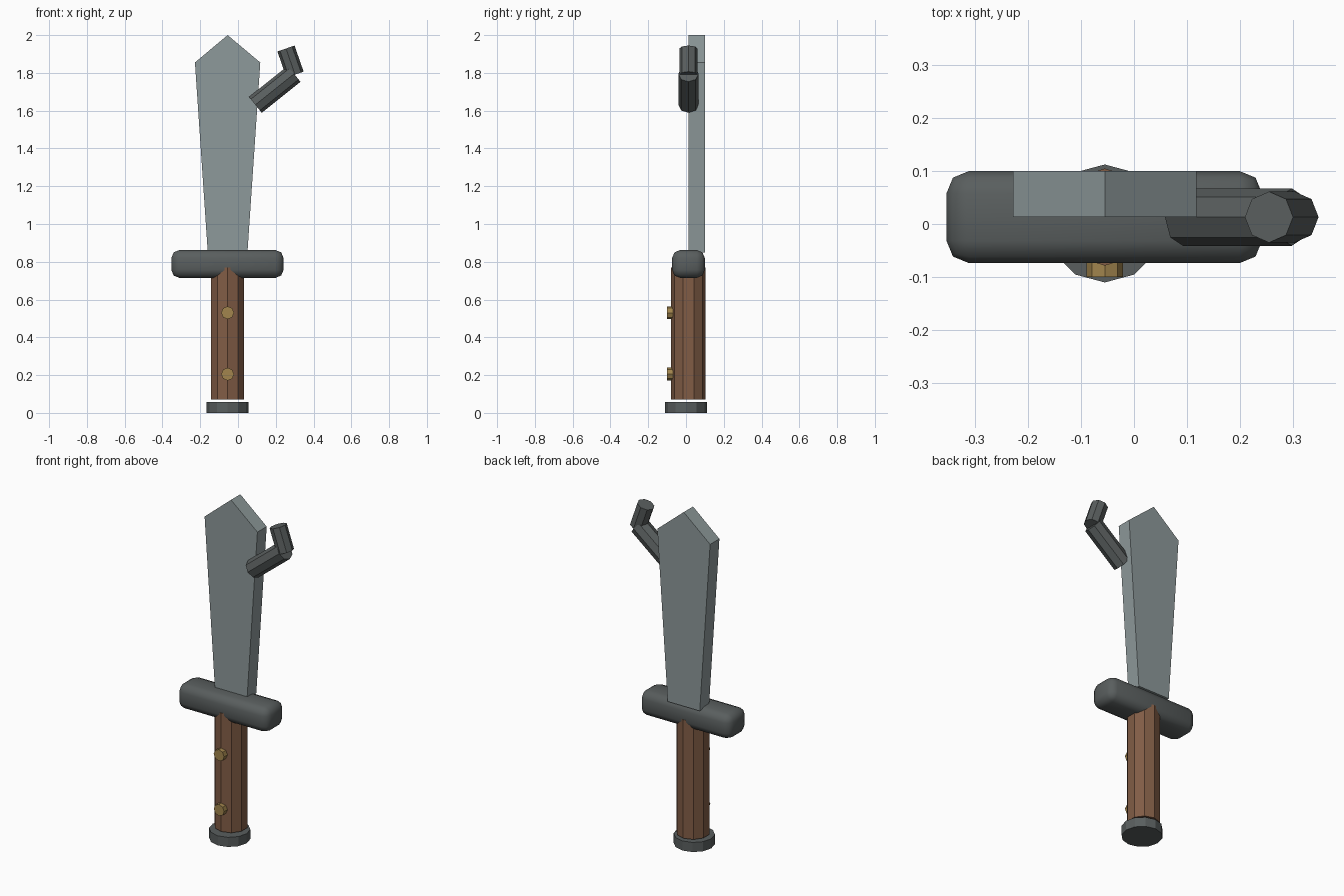
import bpy, bmesh, math
from mathutils import Vector

if "Cube" in bpy.data.objects:
    bpy.data.objects.remove(bpy.data.objects["Cube"])

CX, CY = -0.055, 0.013      # axis of the sword


def material(name, rgb):
    m = bpy.data.materials.new(name)
    m.diffuse_color = (*rgb, 1)
    m.use_nodes = True
    m.node_tree.nodes["Principled BSDF"].inputs["Base Color"].default_value = m.diffuse_color
    return m


steel = material("pale steel", (0.27, 0.32, 0.325))
iron = material("dark iron", (0.10, 0.112, 0.112))
wood = material("brown wood", (0.22, 0.108, 0.06))
brass = material("brass", (0.36, 0.235, 0.075))


def add_object(name, bm, mat):
    bmesh.ops.recalc_face_normals(bm, faces=bm.faces)
    mesh = bpy.data.meshes.new(name)
    bm.to_mesh(mesh)
    bm.free()
    mesh.materials.append(mat)
    ob = bpy.data.objects.new(name, mesh)
    bpy.context.collection.objects.link(ob)
    return ob


def rod(name, start, end, radius, sides, mat):
    """Flat-faced prism between two points, one ridge facing along y (or z)."""
    a, b = Vector(start), Vector(end)
    axis = (b - a).normalized()
    u = Vector((0, 1, 0)) if abs(axis.y) < 0.5 else Vector((0, 0, 1))
    v = axis.cross(u)
    bm = bmesh.new()
    rings = []
    for p in (a, b):
        ring = []
        for i in range(sides):
            t = 2 * math.pi * i / sides
            ring.append(bm.verts.new(p + radius * (u * math.cos(t) + v * math.sin(t))))
        rings.append(ring)
        bm.faces.new(ring)
    for i in range(sides):
        j = (i + 1) % sides
        bm.faces.new((rings[0][i], rings[0][j], rings[1][j], rings[1][i]))
    return add_object(name, bm, mat)


# Blade: flared outline with a pointed tip, extruded through its thickness
outline = [(-0.105, 0.85), (0.105, 0.85), (0.173, 1.855), (0, 2.0), (-0.173, 1.855)]
bm = bmesh.new()
face = bm.faces.new([bm.verts.new((CX + x, 0.013, z)) for x, z in outline])
out = bmesh.ops.extrude_face_region(bm, geom=[face])
bmesh.ops.translate(bm, vec=(0, 0.087, 0),
                    verts=[g for g in out["geom"] if isinstance(g, bmesh.types.BMVert)])
add_object("blade", bm, steel)

# Guard: rounded smooth bar
bm = bmesh.new()
bmesh.ops.create_cube(bm, size=1)
bmesh.ops.scale(bm, vec=(0.594, 0.173, 0.147), verts=bm.verts)
bmesh.ops.translate(bm, vec=(CX - 0.001, CY, 0.7885), verts=bm.verts)
bmesh.ops.bevel(bm, geom=bm.edges[:], offset=0.042, segments=2, profile=0.5, affect="EDGES")
for f in bm.faces:
    f.smooth = True
add_object("guard", bm, iron)

# Handle and pommel
rod("handle", (CX, CY, 0.07), (CX, CY, 0.77), 0.0915, 10, wood)
rod("pommel", (CX, 0.001, 0), (CX, 0.001, 0.057), 0.111, 12, iron)

# Rivets on the front of the handle
for i, z in enumerate((0.205, 0.53)):
    rod(f"rivet_{i + 1}", (CX, -0.10, z), (CX, -0.068, z), 0.034, 8, brass)

# Bent hook beside the blade tip
rod("hook_arm", (0.092, CY, 1.631), (0.297, CY, 1.795), 0.054, 8, iron)
rod("hook_tip", (0.302, CY, 1.791), (0.254, CY, 1.929), 0.048, 8, iron)
